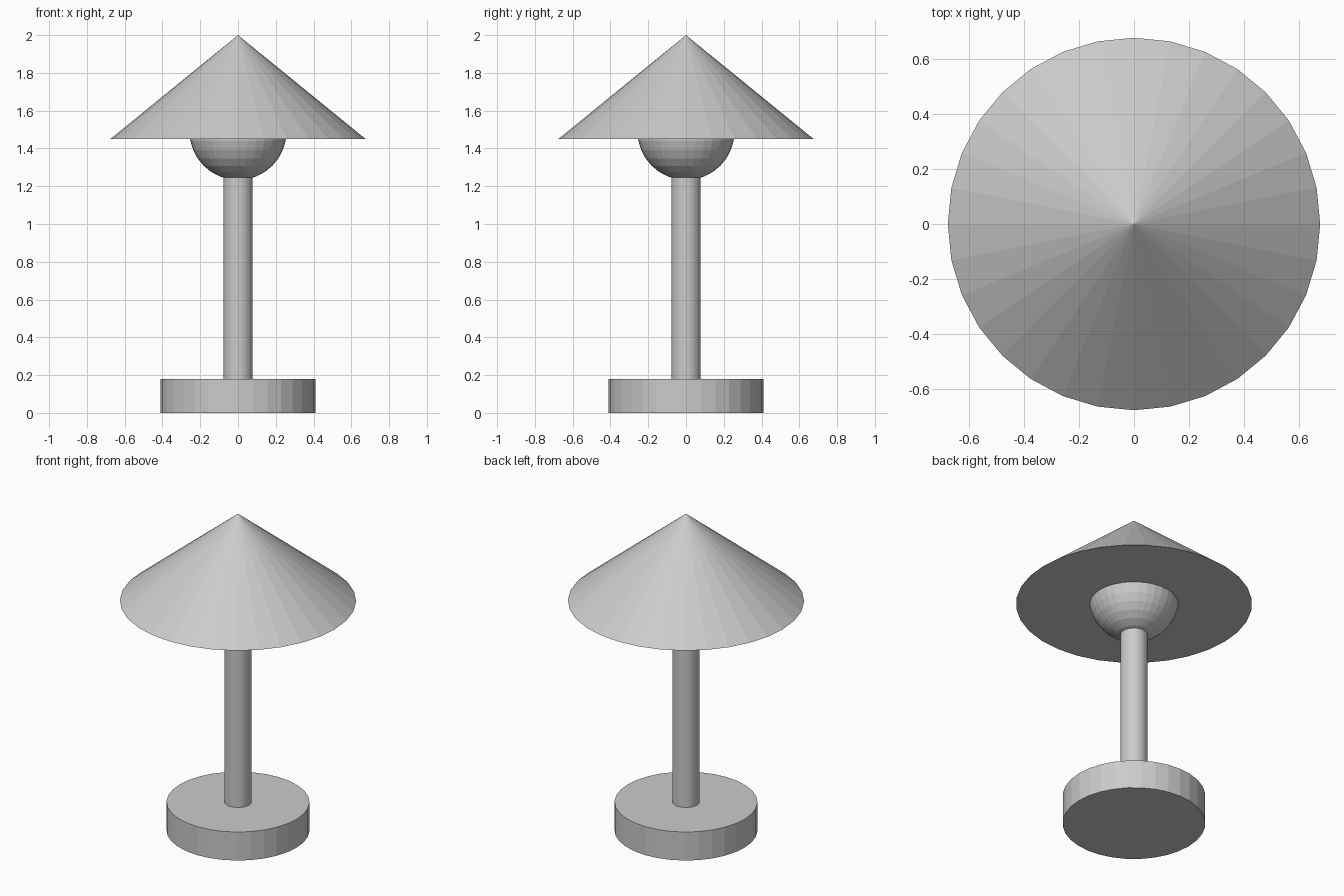
import bpy

if "Cube" in bpy.data.objects:
    bpy.data.objects.remove(bpy.data.objects["Cube"])


def frustum(name, r_bottom, r_top, z0, z1, sides=32):
    bpy.ops.mesh.primitive_cone_add(vertices=sides, radius1=r_bottom, radius2=r_top,
                                    depth=z1 - z0, location=(0, 0, (z0 + z1) / 2))
    bpy.context.object.name = name


# Round foot and upright stem
frustum("base", 0.409, 0.409, 0, 0.18)
frustum("stem", 0.077, 0.077, 0.18, 1.26)

# Bulb, half hidden in the shade
bpy.ops.mesh.primitive_uv_sphere_add(segments=32, ring_count=16, radius=0.257,
                                     location=(0, 0, 1.49))
bpy.context.object.name = "bulb"

# Closed conical shade
frustum("shade", 0.676, 0, 1.45, 2.0)
